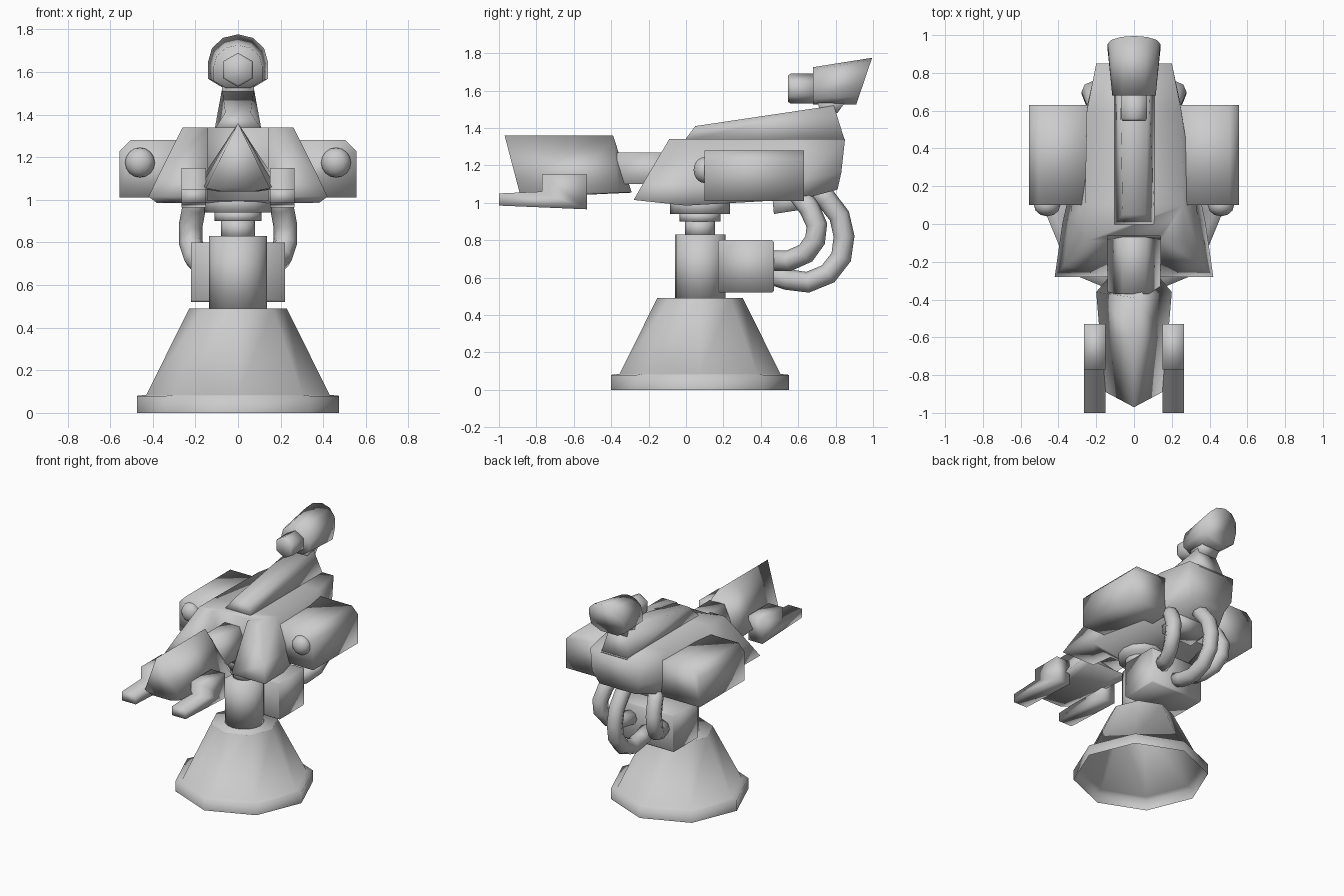
import bpy, bmesh, math
from mathutils import Matrix, Vector

cube = bpy.data.objects.get("Cube")
if cube:
    bpy.data.objects.remove(cube, do_unlink=True)

grey = bpy.data.materials.new("plain_grey")
grey.use_nodes = True
COLOUR = (0.6, 0.6, 0.6, 1)
grey.diffuse_color = COLOUR
for node in grey.node_tree.nodes:
    if node.type == 'BSDF_PRINCIPLED':
        node.inputs["Base Color"].default_value = COLOUR

CY = 0.075  # pedestal axis


def finish(name, bm):
    """Turn a bmesh into a fully smooth-shaded object."""
    bmesh.ops.recalc_face_normals(bm, faces=bm.faces)
    for face in bm.faces:
        face.smooth = True
    mesh = bpy.data.meshes.new(name)
    bm.to_mesh(mesh)
    bm.free()
    mesh.materials.append(grey)
    obj = bpy.data.objects.new(name, mesh)
    bpy.context.collection.objects.link(obj)
    return obj


def loft(name, rings, start=True, end=True):
    """Skin a list of equal-length closed rings."""
    bm = bmesh.new()
    loops = [[bm.verts.new(p) for p in ring] for ring in rings]
    n = len(loops[0])
    for a, b in zip(loops, loops[1:]):
        for i in range(n):
            j = (i + 1) % n
            bm.faces.new((a[i], a[j], b[j], b[i]))
    if start:
        bm.faces.new(loops[0][::-1])
    if end:
        bm.faces.new(loops[-1])
    return finish(name, bm)


def mirror_ring(half):
    """Close a half outline given on +x into a symmetric ring."""
    return list(half) + [(-x, y, z) for x, y, z in reversed(half)]


def turned(name, profile, sides, start=True, end=True):
    """Stack of (radius, z) rings around the pedestal axis."""
    def ring(r, z):
        return [(r * math.cos(k * math.tau / sides), CY + r * math.sin(k * math.tau / sides), z)
                for k in range(sides)]
    return loft(name, [ring(r, z) for r, z in profile], start, end)


def extrude_x(name, outline, x0, x1):
    return loft(name, [[(x, y, z) for y, z in outline] for x in (x0, x1)])


def tube(name, path, radius=0.056, sides=8):
    """Round hose following a path."""
    pts = [Vector(p) for p in path]
    rings = []
    for i, p in enumerate(pts):
        t = (pts[min(i + 1, len(pts) - 1)] - pts[max(i - 1, 0)]).normalized()
        u = t.cross(Vector((1, 0, 0))).normalized()
        v = t.cross(u)
        rings.append([p + radius * (math.cos(k * math.tau / sides) * u +
                                    math.sin(k * math.tau / sides) * v) for k in range(sides)])
    return loft(name, rings)


# Pedestal: hollow flared foot with a separate top, column, neck and turntable
turned("base_foot", [(0.475, 0), (0.475, 0.08), (0.43, 0.085), (0.23, 0.488)], 8, False, False)
turned("base_top", [(0.232, 0.482), (0.23, 0.49)], 8)
turned("column", [(0.135, 0.48), (0.135, 0.83)], 16)
turned("neck", [(0.08, 0.82), (0.08, 0.91)], 12)
turned("collar", [(0.11, 0.9), (0.11, 0.95)], 12)
turned("turntable", [(0.16, 0.94), (0.16, 1.03)], 12)

# Power box behind the column
extrude_x("power_box", [(0.17, 0.53), (0.18, 0.52), (0.46, 0.52), (0.47, 0.53),
                        (0.47, 0.79), (0.46, 0.8), (0.18, 0.8), (0.17, 0.79)], -0.22, 0.22)

# Hoses from the power box up to the hull
tube("middle_hose", [(0, 0.45, 0.62), (0, 0.54, 0.59), (0, 0.65, 0.575), (0, 0.76, 0.62),
                     (0, 0.83, 0.71), (0, 0.845, 0.82), (0, 0.82, 0.93), (0, 0.75, 1.02),
                     (0, 0.7, 1.08)])
for side, s in (("left", 1), ("right", -1)):
    tube(side + "_hose", [(s * 0.13, 0.45, 0.69), (s * 0.16, 0.55, 0.69), (s * 0.2, 0.64, 0.73),
                          (s * 0.222, 0.69, 0.8), (s * 0.222, 0.7, 0.88),
                          (s * 0.205, 0.66, 0.97), (s * 0.18, 0.6, 1.05)])

# Main hull: raked nose, sloped sides, tucked-in lower rear
hull = loft("hull", [
    mirror_ring([(0.42, -0.28, 1.015), (0.37, -0.22, 1.12), (0.26, -0.09, 1.34)]),
    mirror_ring([(0.38, 0.0, 0.985), (0.34, 0.03, 1.1), (0.26, 0.1, 1.34)]),
    mirror_ring([(0.24, 0.62, 1.02), (0.25, 0.62, 1.12), (0.25, 0.6, 1.34)]),
    mirror_ring([(0.15, 0.81, 1.07), (0.2, 0.83, 1.16), (0.2, 0.85, 1.34)])])
extrude_x("hose_socket", [(0.47, 0.94), (0.6, 0.96), (0.66, 1.05), (0.46, 1.05)], -0.13, 0.13)

# Notch in the nose that receives the gun mount
cutter = extrude_x("nose_notch_cutter", [(-0.5, 0.9), (-0.1, 0.9), (-0.05, 1.5), (-0.5, 1.5)],
                   -0.14, 0.14)
cutter.hide_render = True
cutter.hide_viewport = True
notch = hull.modifiers.new("nose_notch", 'BOOLEAN')
notch.operation = 'DIFFERENCE'
notch.solver = 'EXACT'
notch.object = cutter

# Raised spine along the hull roof
loft("spine", [
    mirror_ring([(0.11, -0.01, 1.33), (0.06, 0.05, 1.41)]),
    mirror_ring([(0.11, 0.85, 1.33), (0.075, 0.79, 1.52)])])

# Side pods with a chamfered top edge and a domed lamp
for side, s in (("left", 1), ("right", -1)):
    outline = [(0.2, 1.01), (0.555, 1.01), (0.555, 1.23), (0.505, 1.28), (0.2, 1.28)]
    loft(side + "_pod", [[(s * x, y, z) for x, z in outline] for y in (0.1, 0.63)])
    bm = bmesh.new()
    bmesh.ops.create_uvsphere(bm, u_segments=12, v_segments=8, radius=0.07)
    bmesh.ops.scale(bm, verts=bm.verts, vec=(1, 0.85, 1))
    bmesh.ops.transform(bm, verts=bm.verts, matrix=Matrix.Translation((s * 0.46, 0.1, 1.175)))
    finish(side + "_pod_lamp", bm)

# Gun: sloped mount, ridged housing and two stepped muzzles
loft("gun_mount", [mirror_ring([(0.14, y, 1.1), (0.06, y, 1.27)]) for y in (-0.37, 0.0)])


def housing_ring(x, y, y_top, x_keel, y_keel, z_keel):
    return [(x, y, 1.055), (0, y_top, 1.36), (-x, y, 1.055),
            (-x_keel, y_keel, z_keel), (x_keel, y_keel, z_keel)]


loft("gun_housing", [housing_ring(0.15, -0.89, -0.97, 0.08, -0.91, 1.04),
                     housing_ring(0.18, -0.6, -0.6, 0.1, -0.6, 1.04),
                     housing_ring(0.2, -0.36, -0.39, 0.14, -0.29, 1.054)])
muzzle = [(-1, 0.985), (-0.53, 0.965), (-0.53, 1.15), (-0.77, 1.15), (-0.77, 1.06), (-1, 1.05)]
for side, s in (("left", 1), ("right", -1)):
    extrude_x(side + "_muzzle", muzzle, s * 0.15, s * 0.265)


# Sight: flared arched hood with a raked back and a hexagonal eyepiece
def arch(r, y_low, y_high, z_low, z_high):
    half = [(0.5, 0.0), (1, 0.17), (1, 0.5), (0.87, 0.75), (0.5, 0.94), (0.05, 1)]
    return mirror_ring([(r * x, y_low + (y_high - y_low) * t, z_low + (z_high - z_low) * t)
                        for x, t in half])


loft("sight_hood", [arch(0.115, 0.68, 0.68, 1.525, 1.725), arch(0.14, 0.91, 0.995, 1.525, 1.775)])
loft("sight_eyepiece", [[(r * math.sin(k * math.tau / 6), y, 1.61 + r * math.cos(k * math.tau / 6))
                         for k in range(6)]
                        for r, y in ((0.07, 0.545), (0.08, 0.56), (0.08, 0.7))])
extrude_x("sight_bracket", [(0.72, 1.48), (0.81, 1.48), (0.86, 1.55), (0.7, 1.55)], -0.075, 0.075)
